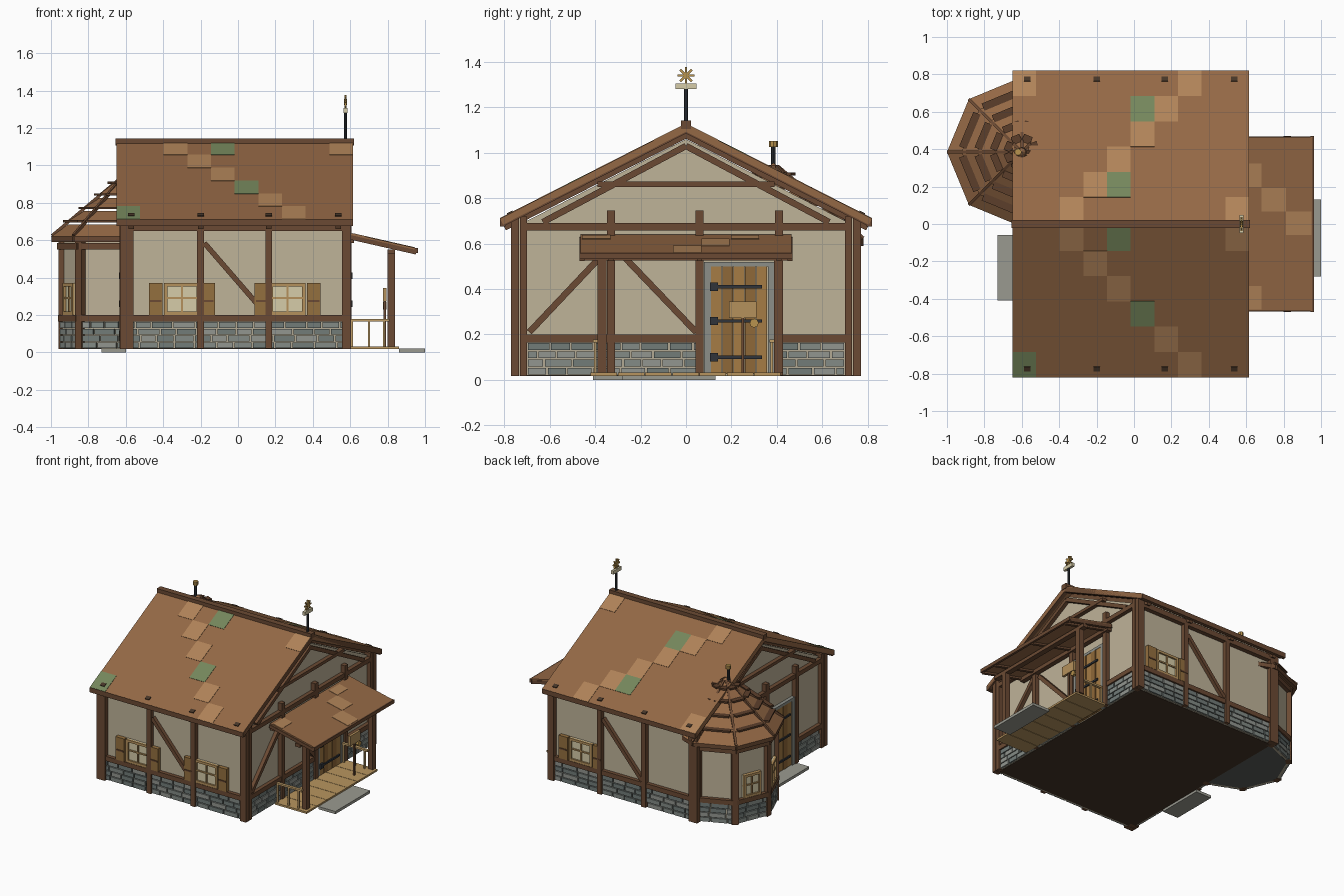
import bpy, bmesh, random
from math import pi, cos, sin, radians
from mathutils import Matrix, Vector

if "Cube" in bpy.data.objects:
    bpy.data.objects.remove(bpy.data.objects["Cube"])

random.seed(4)
I = Matrix.Identity(4)
T = Matrix.Translation
WOOD, ROOF, LIGHT, GREEN = "6b4a33", "946845", "b08358", "75875c"
PLASTER, MORTAR, TAN, PALE = "bfb399", "b3aa94", "b5915c", "d6cca8"
SLAB, IRON, GOLD, DARK = "9a9a90", "30343a", "b8934e", "463527"
STONES = ["838b86", "727c79", "929690"]
parts = {}


def part(name, col):
    return parts.setdefault(name, (bmesh.new(), col))[0]


def box(name, col, x0, x1, y0, y1, z0, z1, M=I):
    c = Vector(((x0 + x1) / 2, (y0 + y1) / 2, (z0 + z1) / 2))
    S = Matrix.Diagonal((x1 - x0, y1 - y0, z1 - z0, 1))
    bmesh.ops.create_cube(part(name, col), size=1, matrix=M @ T(c) @ S)


def beam(name, col, p, q, w, t, M=I, lift=0):
    """Box from p to q: w across (horizontal), t thick, raised along its normal."""
    p, q = Vector(p), Vector(q)
    a = (q - p).normalized()
    s = Vector((0, 0, 1)).cross(a)
    s = s.normalized() if s.length > 1e-4 else Vector((1, 0, 0))
    n = a.cross(s)
    R = Matrix((a, s, n)).transposed().to_4x4()
    S = Matrix.Diagonal(((q - p).length, w, t, 1))
    bmesh.ops.create_cube(part(name, col), size=1, matrix=M @ T((p + q) / 2 + n * lift) @ R @ S)


def cone(name, col, r1, r2, z0, z1, M=I, segs=8):
    bmesh.ops.create_cone(part(name, col), cap_ends=True, segments=segs, radius1=r1, radius2=r2,
                          depth=z1 - z0, matrix=M @ T((0, 0, (z0 + z1) / 2)))


def prism(name, col, pts, y0, y1, M=I):
    bm = part(name, col)
    a = [bm.verts.new(M @ Vector((u, y0, z))) for u, z in pts]
    b = [bm.verts.new(M @ Vector((u, y1, z))) for u, z in pts]
    bm.faces.new(a)
    bm.faces.new(b[::-1])
    for i in range(len(pts)):
        j = (i + 1) % len(pts)
        bm.faces.new((a[j], a[i], b[i], b[j]))


# Wall details; local frame: x along wall, -y outward, y=0 is the plaster face
def stones(M, u0, u1):
    box("stone_mortar", MORTAR, u0, u1, -.008, .02, .02, .165, M)
    h = .145 / 4
    for r in range(4):
        u = u0 - random.uniform(0, .06)
        while u < u1:
            w = random.uniform(.08, .13)
            a, b = max(u, u0) + .004, min(u + w, u1) - .004
            if b - a > .015:
                k = random.randrange(3)
                box(f"stones_{k}", STONES[k], a, b, -.02, 0, .023 + r * h, .017 + (r + 1) * h, M)
            u += w
    box("sill_beams", WOOD, u0, u1, -.028, .01, .165, .2, M)


def window(M, u, hw=.095, shutters=True):
    z0, z1, f = .2, .37, .018
    box("window_panes", PALE, u - hw, u + hw, -.012, .01, z0, z1, M)
    for a, b in ((u - hw, u - hw + f), (u + hw - f, u + hw)):
        box("window_frames", TAN, a, b, -.025, 0, z0, z1, M)
    for a, b in ((z0, z0 + f), (z1 - f, z1)):
        box("window_frames", TAN, u - hw, u + hw, -.025, 0, a, b, M)
    box("window_bars", TAN, u - .005, u + .005, -.02, 0, z0, z1, M)
    box("window_bars", TAN, u - hw, u + hw, -.02, 0, .285, .295, M)
    if shutters:
        for s in (-1, 1):
            c = u + s * (hw + .045)
            box("shutters", "94703f", c - .036, c + .036, -.03, 0, z0, z1, M)
            box("shutter_straps", WOOD, c - .03, c + .03, -.035, 0, .27, .28, M)


def door(M, u):
    for a, b in ((-.155, -.125), (.125, .155)):
        box("door_jambs", "8c8f88", u + a, u + b, -.025, .01, .02, .51, M)
    box("door_jambs", "8c8f88", u - .155, u + .155, -.025, .01, .5, .52, M)
    for i in range(5):
        a = u - .125 + i * .05
        box(f"door_planks_{i % 2}", ("a67c45", "8f6838")[i % 2], a, a + .047, -.022 - .003 * (i % 2), .01, .025, .5, M)
    for z in (.1, .26, .41):
        box("door_straps", IRON, u - .12, u + .1, -.032, -.01, z - .007, z + .007, M)
        box("door_straps", IRON, u - .13, u - .095, -.036, -.01, z - .018, z + .018, M)


# Long walls (front, and back turned half way round)
for k, M in enumerate((T((0, -.735, 0)), T((-.02, .735, 0)) @ Matrix.Rotation(pi, 4, 'Z'))):
    u0, u1 = (-.6, .575) if k == 0 else (-.595, .58)
    box("plaster_walls", PLASTER, u0, u1, 0, .03, .02, .72, M)
    stones(M, u0, u1)
    for u in (-.2, .165):
        box("wall_posts", WOOD, u - .018, u + .018, -.033, .01, .02, .68, M)
    box("wall_plates", WOOD, u0, u1, -.033, .01, .65, .69, M)
    beam("braces", WOOD, (-.18, -.012, .585), (.145, -.012, .21), .03, .028, M)
    for u in ((-.3, .265) if k == 0 else (-.36,)):
        window(M, u)

# Gable walls (right, and left turned half way round)
R90 = Matrix.Rotation(pi / 2, 4, 'Z')
for k, M in enumerate((T((.575, 0, 0)) @ R90, T((-.6, 0, 0)) @ R90.inverted())):
    prism("gable_walls", PLASTER, [(-.72, .02), (.72, .02), (.72, .69), (0, 1.06), (-.72, .69)], 0, .03, M)
    if k == 0:
        stones(M, -.7, .06)
    else:
        stones(M, -.02, .06)
    stones(M, .41, .7)
    for u in (-.33, .06, .41):
        box("gable_posts", WOOD, u - .018, u + .018, -.033, .01, .02, .745, M)
    box("tie_beams", WOOD, -.72, .72, -.03, .01, .658, .69, M)
    box("collar_beams", WOOD, -.39, .39, -.03, .01, .85, .873, M)
    for s in (-1, 1):
        beam("gable_rafters", WOOD, (s * .63, -.012, .695), (0, -.012, 1.03), .03, .028, M)
    beam("braces", WOOD, (-.69, -.012, .21), (-.35, -.012, .57), .03, .028, M)
    beam("braces", WOOD, (-.29, -.012, .56), (.045, -.012, .21), .03, .028, M)
    door(M, .235)

# Corner posts and floor
for x0, x1 in ((-.63, -.56), (.555, .605)):
    for s in (-1, 1):
        for a, b in ((.7, .73), (.735, .77)):
            y = sorted((s * a, s * b))
            box("corner_posts", WOOD, x0, x1, *y, .018, .72)
box("floor", DARK, -.6, .575, -.73, .73, .018, .03)

# Main roof with patched shingles; (column, row from eave)
X0, CW, XC = -.65, .1265, -.0175
patches = {-1: {LIGHT: [(7, 0), (6, 1), (4, 3), (3, 4), (2, 5), (9, 5)], GREEN: [(0, 0), (5, 2), (4, 5)]},
           1: {LIGHT: [(0, 0), (7, 0), (6, 1), (5, 2), (4, 3), (3, 4), (2, 5), (9, 5)], GREEN: [(5, 1), (4, 4)]}}
for s in (-1, 1):
    top, eave = Vector((XC, 0, 1.11)), Vector((XC, s * .812, .697))
    beam("roof_panels", ROOF, top, eave, 1.265, .03)
    for x in (X0 + .015, .6):
        d = Vector((x - XC, 0, -.006))
        beam("barge_boards", WOOD, top + d, eave + d, .03, .034)
    for col, cells in patches[s].items():
        for c, r in cells:
            d = Vector((X0 + CW * (c + .5) - XC, 0, 0))
            beam("roof_patches_" + ("moss" if col == GREEN else "pale"), col,
                 eave.lerp(top, (r + 1) / 6) + d, eave.lerp(top, r / 6) + d, CW, .004, lift=.0155)
    for x in (-.57, -.2, .165, .535):
        d = Vector((x - XC, 0, 0))
        beam("roof_pegs", DARK, eave.lerp(top, .07) + d, eave.lerp(top, .04) + d, .035, .01, lift=.017)
        beam("roof_rafters", WOOD, top + d, eave + d, .03, .03, lift=-.028)
    y = sorted((s * .795, s * .82))
    box("eave_boards", WOOD, -.65, .615, *y, .675, .71)
box("ridge_beam", WOOD, -.655, .62, -.022, .022, 1.105, 1.143)

# Weather vane on the ridge
V = T((.575, 0, 0))
cone("vane_pole", IRON, .009, .009, 1.12, 1.28, V)
box("vane_plate", PALE, -.01, .01, -.047, .047, 1.28, 1.306, V)
cone("vane_hub", GOLD, .016, .016, -.009, .009, T((.575, 0, 1.34)) @ Matrix.Rotation(pi / 2, 4, 'Y'))
cone("vane_stem", GOLD, .005, .005, 1.3, 1.34, V)
for i in range(8):
    a = i * pi / 4
    beam("vane_rays", GOLD, (.575, 0, 1.34), (.575, .037 * cos(a), 1.34 + .037 * sin(a)), .01, .01)

# Porch: floor planks, step, posts, railing, roof
for i in range(7):
    y = -.42 + i * .12
    box("porch_floor", "b8955f", .6, .86, y, y + .117, .018, .032)
box("porch_step", SLAB, .86, 1.0, -.28, .13, 0, .02)
for y in (-.37, .408):
    box("porch_posts", WOOD, .8, .84, y - .02, y + .02, .03, .54)
    for x in (.61, .7, .78):
        box("porch_balusters", "c2a06a", x - .006, x + .006, y - .036, y - .024, .03, .17)
    box("porch_rails", "c2a06a", .6, .81, y - .04, y - .02, .165, .178)
box("porch_beam", WOOD, .8, .84, -.47, .47, .525, .55)
box("porch_ledger", WOOD, .585, .62, -.46, .46, .585, .615)
pt, pe = Vector((.59, 0, .63)), Vector((.955, 0, .547))
beam("porch_roof", ROOF, pt, pe, .93, .02)
for y in (-.458, -.33, .06, .41, .458):
    d = Vector((0, y, 0))
    beam("porch_rafters", WOOD, pt + d, pe + d, .022, .024, lift=-.012)
box("porch_fascia", WOOD, .945, .962, -.47, .47, .532, .558)
for a, b, y in ((.61, .68, .26), (.68, .81, .13), (.81, .945, .005), (.61, .68, -.395)):
    d = Vector((0, y, 0))
    beam("porch_roof_patches", LIGHT, pt.lerp(pe, (a - .59) / .365) + d, pt.lerp(pe, (b - .59) / .365) + d,
         .125, .004, lift=.0105)

# Notice board on the porch and step at the left door
box("board_post", WOOD, .778, .79, .244, .256, .03, .3)
box("notice_board", TAN, .776, .794, .19, .31, .272, .345)
cone("board_knob", GOLD, .02, .02, -.01, .01, T((.785, .3, .25)) @ Matrix.Rotation(pi / 2, 4, 'Y'))
box("side_step", SLAB, -.73, -.6, -.41, -.06, 0, .02)

# Corner turret: octagon with a vertex pointing left
C = T((-.6, .385, 0))
ap, half = .35 * cos(pi / 8), .35 * sin(pi / 8)


def ring(r, deg, z):
    return Vector((r * cos(radians(deg)), r * sin(radians(deg)), z))


for a in (112.5, 157.5, 202.5, 247.5):
    M = C @ Matrix.Rotation(radians(a + 90), 4, 'Z') @ T((0, -ap + .01, 0))
    box("turret_walls", PLASTER, -half, half, 0, .025, .02, .6, M)
    stones(M, -half + .01, half - .01)
    box("turret_beams", WOOD, -half, half, -.028, .01, .55, .585, M)
    if a in (157.5, 202.5):
        window(M, 0, .07, False)
for a in range(90, 271, 45):
    M = C @ Matrix.Rotation(radians(a), 4, 'Z')
    box("turret_posts", WOOD, .32, .36, -.024, .024, .018, .6, M)
cone("turret_floor", "5b5e5a", .33, .33, .019, .03, C)

# Turret roof: stepped tiers, hip ribs and raised shingle strips
zr = lambda r: .62 + (.4 - r) * .84
radii = [.4, .31, .225, .14, .0]
for i in range(4):
    r, r2 = radii[i], radii[i + 1]
    cone("turret_roof", ROOF, r + (.012 if i else 0), r2, zr(r), zr(r2) - (.012 if i < 3 else 0), C)
for a in range(0, 360, 45):
    beam("turret_hips", WOOD, ring(.395, a, zr(.395)), ring(.02, a, zr(.02)), .016, .016, C)
    beam("turret_eaves", WOOD, ring(.385, a, .605), ring(.385, a + 45, .605), .025, .03, C)
    for r in (.325, .24, .155, .08):
        p, q = ring(r, a, zr(r) + .018), ring(r, a + 45, zr(r) + .018)
        beam("turret_shingles", "5c3f2b", p.lerp(q, .1), p.lerp(q, .9), .042, .012, C)
F = T((-.62, .385, 0))
cone("finial_pole", IRON, .01, .01, .9, 1.03, F)
cone("finial_cap", GOLD, .019, .019, 1.025, 1.052, F)

# Turn the gathered parts into objects
mats = {}
for name, (bm, col) in parts.items():
    bmesh.ops.recalc_face_normals(bm, faces=bm.faces)
    me = bpy.data.meshes.new(name)
    bm.to_mesh(me)
    bm.free()
    if col not in mats:
        mats[col] = bpy.data.materials.new("colour_" + col)
        rgb = [int(col[i:i + 2], 16) / 255 for i in (0, 2, 4)]
        mats[col].diffuse_color = [((c + .055) / 1.055) ** 2.4 for c in rgb] + [1]
    me.materials.append(mats[col])
    bpy.context.collection.objects.link(bpy.data.objects.new(name, me))

for m in bpy.data.materials:
    if m.users and not m.is_grease_pencil:
        m.use_nodes = True
        m.node_tree.nodes["Principled BSDF"].inputs["Base Color"].default_value = m.diffuse_color
